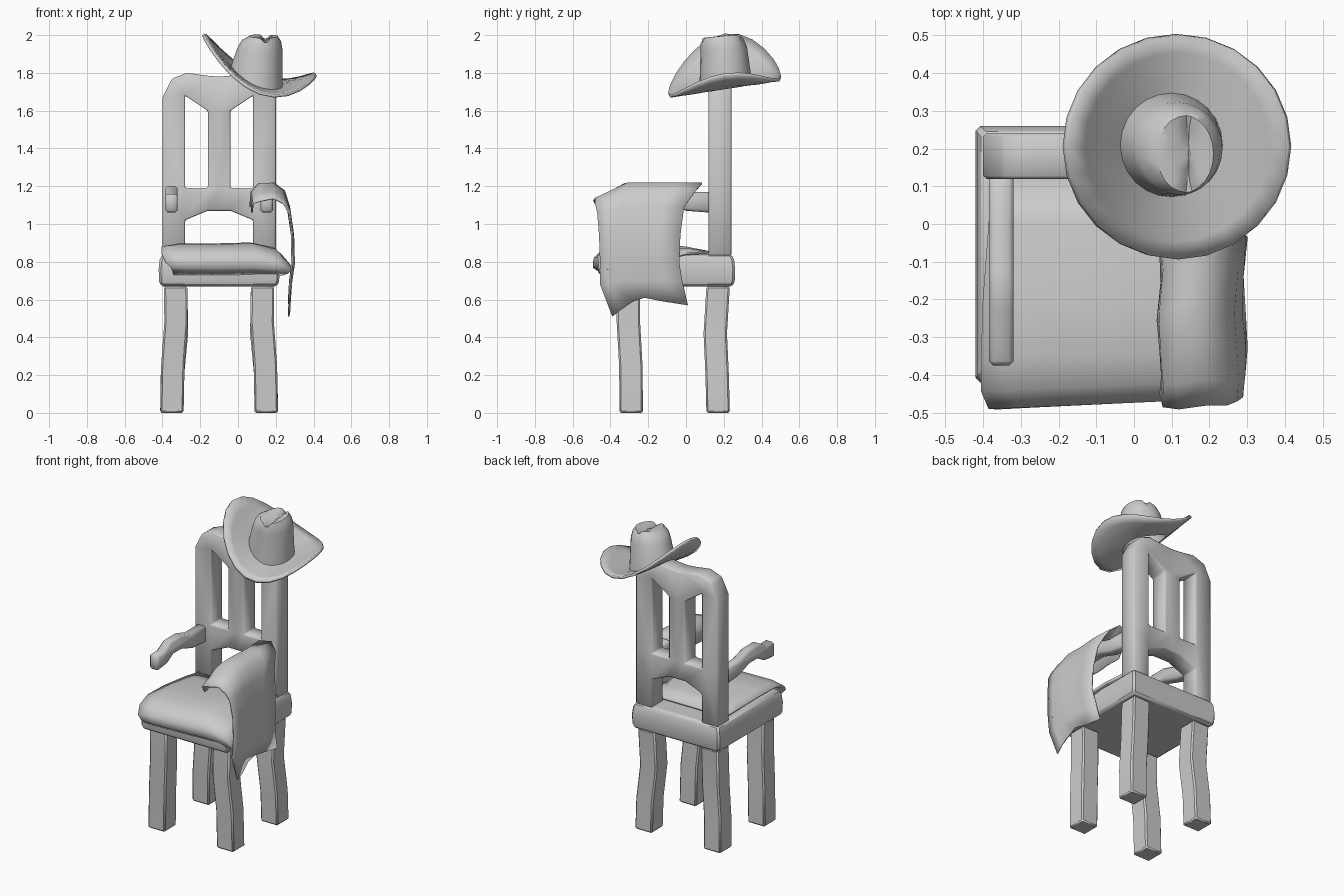
import bpy, bmesh, math

if "Cube" in bpy.data.objects:
    bpy.data.objects.remove(bpy.data.objects["Cube"])

CX = -0.10  # chair's own symmetry line


def finish(name, bm, loc=(0, 0, 0), solid=0, bevel=0, mirror=False, angle=35):
    bmesh.ops.remove_doubles(bm, verts=bm.verts, dist=1e-5)
    bmesh.ops.recalc_face_normals(bm, faces=bm.faces)
    me = bpy.data.meshes.new(name)
    bm.to_mesh(me)
    bm.free()
    ob = bpy.data.objects.new(name, me)
    ob.location = loc
    bpy.context.collection.objects.link(ob)
    bpy.ops.object.select_all(action='DESELECT')
    ob.select_set(True)
    bpy.context.view_layer.objects.active = ob
    bpy.ops.object.shade_smooth_by_angle(angle=math.radians(angle))
    if solid:
        m = ob.modifiers.new("thickness", 'SOLIDIFY')
        m.thickness, m.offset = solid, 0
    if bevel:
        m = ob.modifiers.new("bevel", 'BEVEL')
        m.width, m.segments, m.limit_method = bevel, 1, 'ANGLE'
        m.angle_limit = math.radians(35)
    if mirror:
        ob.modifiers.new("mirror", 'MIRROR').use_mirror_merge = False
    return ob


def skin(rows, closed=False, caps=False):
    """Join rows of points with quads."""
    bm = bmesh.new()
    vs = [[bm.verts.new(p) for p in r] for r in rows]
    n = len(rows[0])
    for a, b in zip(vs, vs[1:]):
        for i in range(n if closed else n - 1):
            j = (i + 1) % n
            bm.faces.new((a[i], a[j], b[j], b[i]))
    if caps:
        bm.faces.new(vs[0])
        bm.faces.new(vs[-1])
    return bm


def rect(cx, cy, hx, hy, z):
    return [(cx - hx, cy - hy, z), (cx + hx, cy - hy, z),
            (cx + hx, cy + hy, z), (cx - hx, cy + hy, z)]


def lerp(a, b, t):
    return a + (b - a) * t


# Back rest: half outline pieces, repeated on both sides, then thickened
pieces = [
    [(.18, .83), (.30, .83), (.30, 1.19), (.18, 1.19), (.06, 1.19), (0, 1.19),
     (0, 1.07), (.06, 1.07), (.18, 1.02)],
    [(0, 1.19), (.06, 1.19), (.06, 1.60), (0, 1.60)],
    [(.18, 1.19), (.30, 1.19), (.30, 1.67), (.18, 1.68)],
    [(.18, 1.68), (.30, 1.67), (.25, 1.77), (.17, 1.80), (.06, 1.785),
     (0, 1.78), (0, 1.60), (.06, 1.60)],
]
bm = bmesh.new()
for s in (1, -1):
    for p in pieces:
        bm.faces.new([bm.verts.new((s * u, 0, z)) for u, z in p])
finish("back_rest", bm, (CX, .18, 0), solid=.12, bevel=.008)

# Seat block with slightly bulging sides
bm = skin([rect(0, -.08, h, h + .02, z)
           for z, h in ((.67, .308), (.70, .318), (.76, .32), (.81, .315), (.84, .30))],
          True, True)
finish("seat", bm, (CX, 0, 0), bevel=.012)

# Crooked legs
for name, path in (
        ("front_legs", ((0, -.25, -.29), (.25, -.245, -.292), (.48, -.228, -.305), (.67, -.23, -.305))),
        ("back_legs", ((0, -.25, .17), (.2, -.247, .165), (.42, -.226, .155), (.67, -.23, .17)))):
    bm = skin([rect(x, y, .062, .062, z) for z, x, y in path], True, True)
    finish(name, bm, (CX, 0, 0), bevel=.009, mirror=True)

# Wavy arm rests
side = [(.13, 1.17), (-.02, 1.17), (-.12, 1.20), (-.23, 1.20), (-.30, 1.16), (-.375, 1.16),
        (-.375, 1.06), (-.28, 1.07), (-.21, 1.11), (-.12, 1.11), (0, 1.07), (.13, 1.06)]
bm = bmesh.new()
bm.faces.new([bm.verts.new((-.252, y, z)) for y, z in side])
finish("arm_rests", bm, (CX, 0, 0), solid=.066, bevel=.012, mirror=True)

# Seat blanket folded over the front: y, z, left x, right x, left drop, right drop
rows = []
for y, z, xl, xr, dl, dr in (
        (.12, .85, -.37, .20, 0, 0), (0, .872, -.385, .22, .01, .03),
        (-.2, .89, -.40, .265, .015, .10), (-.36, .885, -.405, .28, .01, .12),
        (-.44, .862, -.405, .29, .02, .10), (-.485, .82, -.385, .28, .02, .07),
        (-.485, .77, -.355, .265, 0, .03), (-.43, .735, -.34, .24, 0, 0)):
    row = []
    for t, fl, fr in ((0, 1, 0), (.12, .1, 0), (.4, 0, 0), (.7, 0, -.05), (.88, 0, .2), (1, 0, 1)):
        x = lerp(xl, xr, t)
        row.append((x, y + .03 * t * (y < -.3), z - dl * fl - dr * fr))
    rows.append(row)
finish("seat_blanket", skin(rows), solid=.014, angle=60)

# Cloth hung over the right arm: x, z, front y, back y, front droop
cols = (0, .12, .3, .5, .75, 1)
rows = []
for x, z, yf, yb, droop in (
        (.07, 1.09, -.45, -.06, .03), (.075, 1.17, -.485, .00, .06),
        (.115, 1.212, -.49, .06, .09), (.185, 1.215, -.48, .085, .08),
        (.24, 1.175, -.48, .05, .07), (.268, 1.09, -.47, -.01, .03),
        (.288, .94, -.46, -.03, 0), (.292, .79, -.455, -.035, 0),
        (.28, .70, -.455, -.02, .02)):
    rows.append([(x + .006 * math.sin(9 * t + z * 6), lerp(yf, yb, t), z - droop * (1 - t / .3 if t < .3 else 0))
                 for t in cols])
hem = ((-.39, .51), (-.345, .545), (-.28, .59), (-.22, .61), (-.12, .59), (.01, .57))
rows.append([(.268 + .006 * (i % 2), y, z) for i, (y, z) in enumerate(hem)])
finish("arm_cloth", skin(rows), solid=.008, angle=60)

# Hat: curled, tilted brim rising into a creased crown
N = 24
ring = [(math.cos(2 * math.pi * i / N), math.sin(2 * math.pi * i / N)) for i in range(N)]


def brim_z(x, y):
    dx, dy = x - .115, y - .205
    return 1.737 - .356 * dx + 1.80 * dx * dx + .15 * dy


def crease(x):
    return .03 * math.exp(-((x - .145) / .017) ** 2)


rows = []
for r, cx, cy in ((.298, .115, .205), (.25, .113, .206), (.20, .107, .208), (.133, .098, .21)):
    pts = [(cx + r * c, cy + r * s) for c, s in ring]
    rows.append([(x, y, brim_z(x, y)) for x, y in pts])
for cx, cy, rx, ry, z in ((.115, .20, .112, .115, 1.925), (.122, .192, .098, .107, 1.965),
                          (.135, .187, .072, .098, 1.988), (.137, .187, .05, .075, 1.985),
                          (.14, .187, .027, .045, 1.982), (.143, .187, .008, .01, 1.98)):
    row = []
    for c, s in ring:
        x, y = cx + rx * c, cy + ry * s
        row.append((x, y, z + .10 * (y - .19) - crease(x) * (1 if z > 1.98 else .5)))
    rows.append(row)
bm = skin(rows, True)
bm.verts.ensure_lookup_table()
bm.faces.new(bm.verts[-N:])
finish("hat", bm, solid=.016, angle=40)
